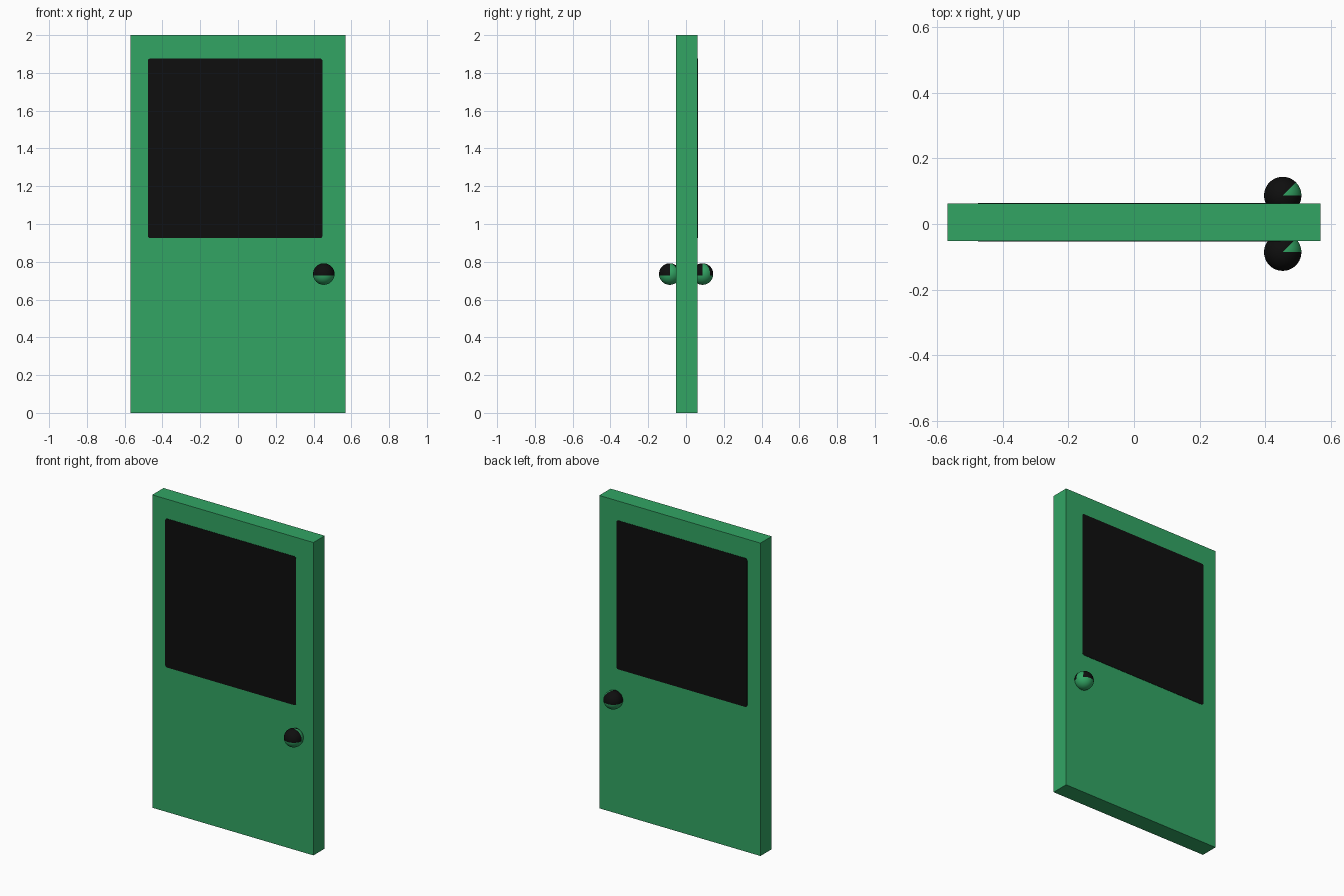
import bpy, bmesh, math
from mathutils import Vector

if "Cube" in bpy.data.objects:
    bpy.data.objects.remove(bpy.data.objects["Cube"])


def material(name, rgb):
    m = bpy.data.materials.new(name)
    m.diffuse_color = (*rgb, 1)
    m.use_nodes = True
    m.node_tree.nodes["Principled BSDF"].inputs["Base Color"].default_value = m.diffuse_color
    return m


GREEN = material("door green", (0.032, 0.376, 0.127))
BLACK = material("black", (0.0045, 0.0045, 0.0045))


def add_object(name, bm, mats):
    me = bpy.data.meshes.new(name)
    bm.normal_update()
    bm.to_mesh(me)
    bm.free()
    for m in mats:
        me.materials.append(m)
    ob = bpy.data.objects.new(name, me)
    bpy.context.collection.objects.link(ob)
    return ob


def box(name, lo, hi, mat, corner=0):
    bm = bmesh.new()
    bmesh.ops.create_cube(bm, size=1)
    lo, hi = Vector(lo), Vector(hi)
    for v in bm.verts:
        v.co = (lo + hi) / 2 + v.co * (hi - lo)
    if corner:  # round the corners seen from the front
        edges = [e for e in bm.edges
                 if abs(e.verts[0].co.y - e.verts[1].co.y) > 1e-5]
        bmesh.ops.bevel(bm, geom=edges, offset=corner, segments=3,
                        profile=0.5, affect='EDGES')
    return add_object(name, bm, [mat])


FRONT, BACK = -0.052, 0.062

# door slab
box("door_panel", (-0.57, FRONT, 0), (0.57, BACK, 2), GREEN)

# dark window panes, one thin plate on each face
for name, y in (("front_window", FRONT), ("back_window", BACK)):
    box(name, (-0.477, y - 0.002, 0.925), (0.447, y + 0.002, 1.876), BLACK, 0.012)

# round knobs: black upper half with a green wedge, green lower half
for name, y in (("front_knob", -0.086), ("back_knob", 0.087)):
    bm = bmesh.new()
    bmesh.ops.create_uvsphere(bm, u_segments=48, v_segments=24, radius=0.057)
    for f in bm.faces:
        f.smooth = True
        c = f.calc_center_median()
        angle = math.degrees(math.atan2(c.y, c.x))
        f.material_index = int(c.z > -0.005 and not -3 < angle < 47)
    knob = add_object(name, bm, [GREEN, BLACK])
    knob.location = (0.454, y, 0.735)
